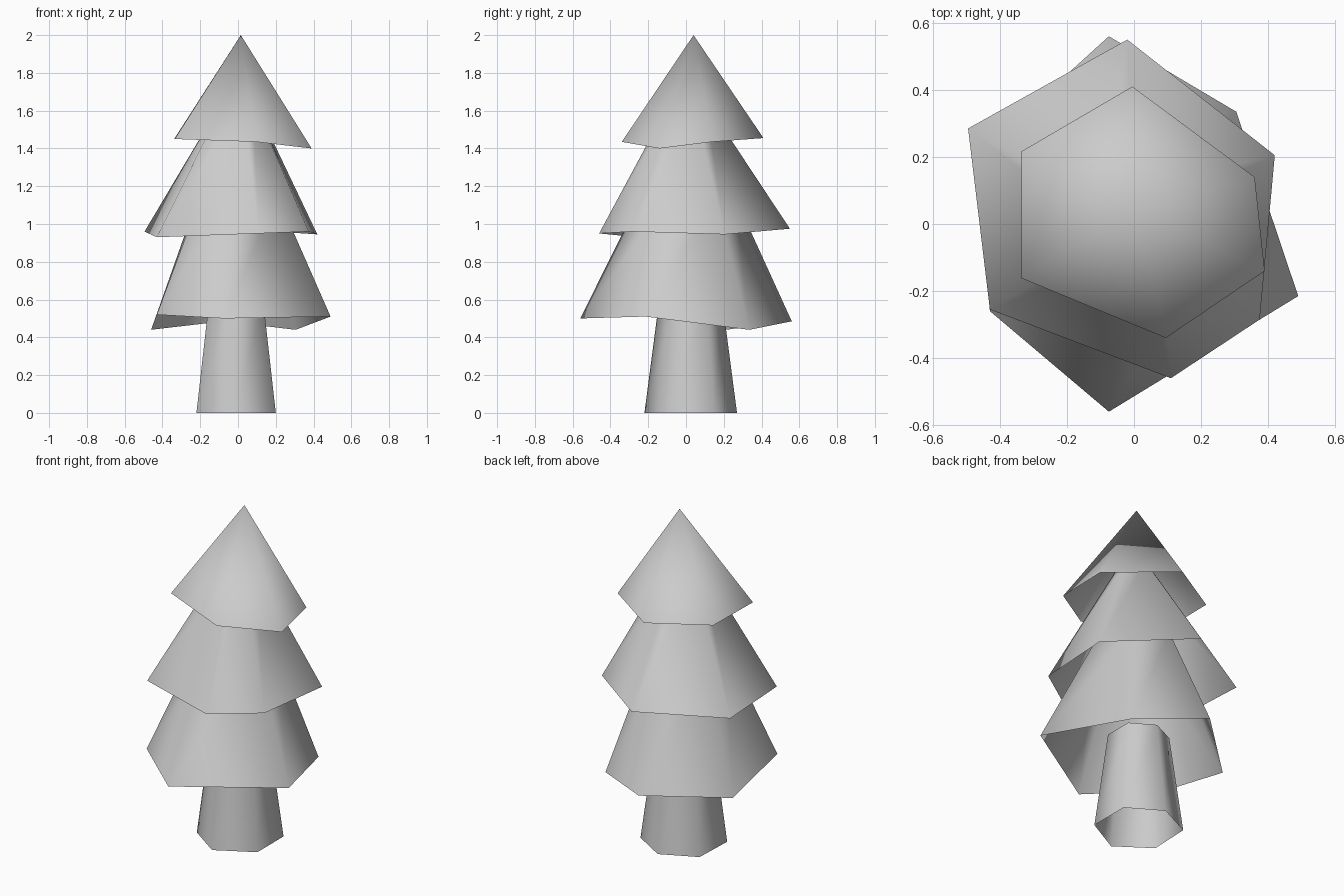
import bpy
import bmesh

cube = bpy.data.objects.get("Cube")
if cube:
    bpy.data.objects.remove(cube, do_unlink=True)

grey = bpy.data.materials.new("plain_grey")
grey.use_nodes = True
colour = (0.6, 0.6, 0.6, 1)
grey.diffuse_color = colour
grey.node_tree.nodes["Principled BSDF"].inputs["Base Color"].default_value = colour


def tapered_shell(name, rim, rim_centre, top_centre, top_z, scale):
    """Open six-sided shell narrowing from an uneven rim to a ring, or to a tip."""
    bm = bmesh.new()
    low = [bm.verts.new(p) for p in rim]
    if scale:
        high = [bm.verts.new((top_centre[0] + (x - rim_centre[0]) * scale,
                              top_centre[1] + (y - rim_centre[1]) * scale,
                              top_z)) for x, y, z in rim]
    else:
        tip = bm.verts.new((*top_centre, top_z))
    for i in range(len(low)):
        j = (i + 1) % len(low)
        ends = [high[j], high[i]] if scale else [tip]
        bm.faces.new([low[i], low[j], *ends]).smooth = True
    mesh = bpy.data.meshes.new(name)
    bm.to_mesh(mesh)
    bm.free()
    mesh.materials.append(grey)
    obj = bpy.data.objects.new(name, mesh)
    bpy.context.collection.objects.link(obj)


# Trunk
tapered_shell("trunk", [
    (0.0, 0.27, 0), (-0.21, 0.17, 0), (-0.22, -0.08, 0),
    (-0.02, -0.22, 0), (0.2, -0.1, 0), (0.2, 0.15, 0)],
    (-0.01, 0.025), (-0.01, 0.025), 0.58, 0.69)

# Foliage tiers, from the bottom up
tapered_shell("lower_tier", [
    (-0.075, -0.56, 0.5), (0.49, -0.215, 0.51), (0.305, 0.335, 0.44),
    (-0.075, 0.56, 0.485), (-0.46, 0.21, 0.44), (-0.43, -0.26, 0.52)],
    (0.015, 0), (0, 0.01), 1.15, 0.44)

tapered_shell("middle_tier", [
    (0.11, -0.46, 0.95), (0.375, -0.285, 0.96), (0.42, 0.205, 0.945),
    (-0.02, 0.55, 0.975), (-0.495, 0.285, 0.96), (-0.43, -0.255, 0.93)],
    (-0.037, 0.045), (0, 0.01), 1.65, 0.185)

tapered_shell("top_tier", [
    (0.095, -0.34, 1.435), (0.39, -0.14, 1.4), (0.36, 0.14, 1.435),
    (-0.005, 0.41, 1.455), (-0.335, 0.217, 1.455), (-0.335, -0.162, 1.45)],
    (0, 0), (0.015, 0.04), 2, 0)
